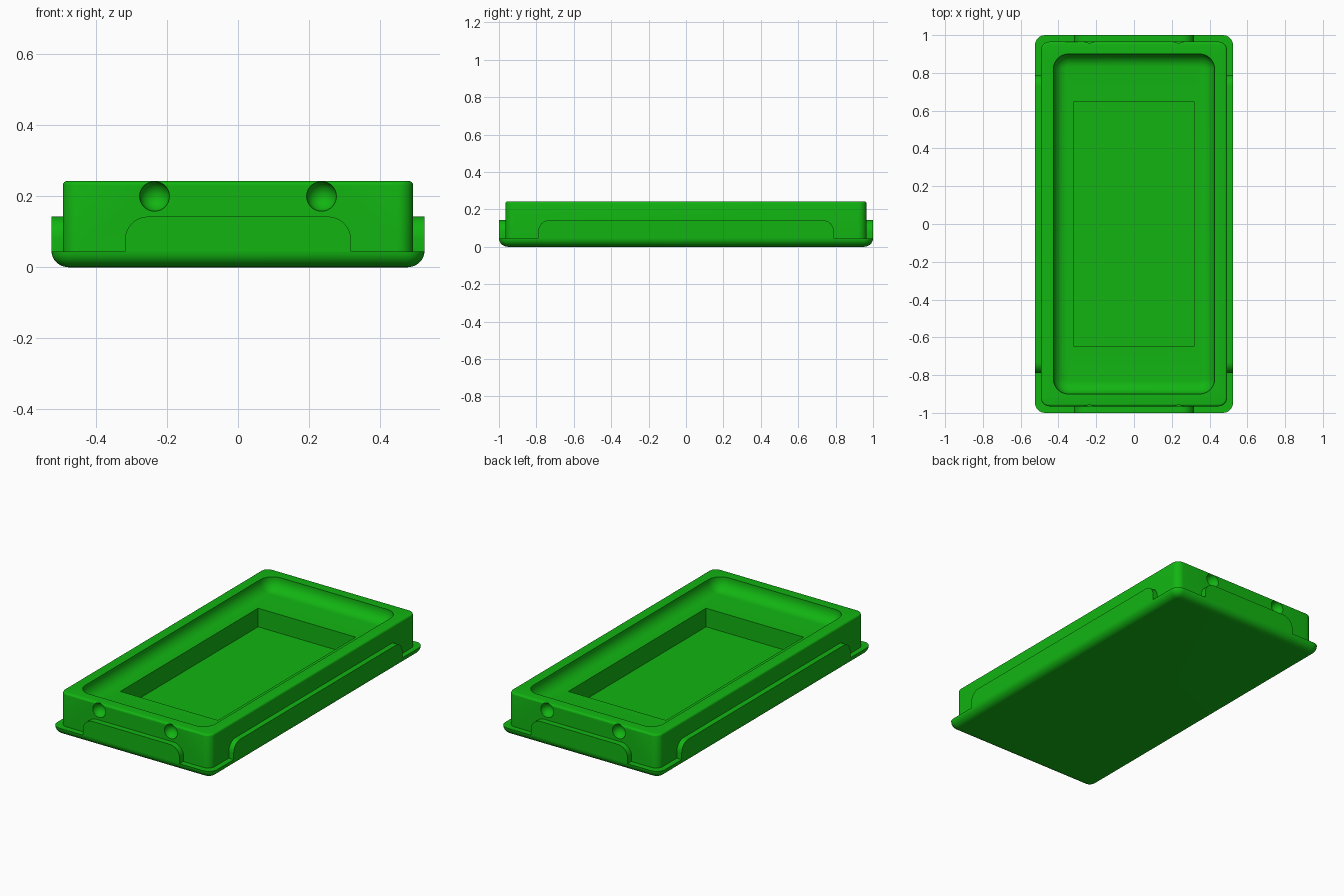
import bpy, bmesh, math

if "Cube" in bpy.data.objects:
    bpy.data.objects.remove(bpy.data.objects["Cube"])

green = bpy.data.materials.new("green")
green.diffuse_color = (0.006, 0.46, 0.006, 1)
green.use_nodes = True
green.node_tree.nodes["Principled BSDF"].inputs["Base Color"].default_value = green.diffuse_color

# Main half sizes and heights
BASE_X, BASE_Y, BASE_Z = 0.525, 1.0, 0.045
BODY_X, BODY_Y, TOP_Z = 0.493, 0.965, 0.243
CAV_X, CAV_Y, FLOOR_Z = 0.427, 0.9, 0.168
POCKET_X, POCKET_Y, POCKET_Z = 0.32, 0.645, 0.058
TAB_Z = 0.143
N = 8


def quarter(n):
    return [i * math.pi / 2 / n for i in range(n + 1)]


def ring(bm, hx, hy, r, z):
    """Rounded rectangle loop of vertices."""
    verts = []
    for k, (sx, sy) in enumerate([(1, 1), (-1, 1), (-1, -1), (1, -1)]):
        for a in quarter(N):
            t = a + k * math.pi / 2
            verts.append(bm.verts.new((sx * (hx - r) + r * math.cos(t),
                                       sy * (hy - r) + r * math.sin(t), z)))
    return verts


def finish(bm, name):
    bmesh.ops.remove_doubles(bm, verts=bm.verts, dist=1e-5)
    bmesh.ops.recalc_face_normals(bm, faces=bm.faces)
    mesh = bpy.data.meshes.new(name)
    bm.to_mesh(mesh)
    bm.free()
    mesh.materials.append(green)
    ob = bpy.data.objects.new(name, mesh)
    bpy.context.collection.objects.link(ob)
    return ob


def smooth(ob):
    bpy.ops.object.select_all(action='DESELECT')
    ob.select_set(True)
    bpy.context.view_layer.objects.active = ob
    bpy.ops.object.shade_smooth_by_angle(angle=math.radians(30))


# Tray: one skin running from the underside, over the rim, into the pocket
rings = []
for a in quarter(N):                       # rounded underside of the flange
    d = 0.05 * (1 - math.sin(a))
    rings.append((BASE_X - d, BASE_Y - d, 0.055 - d, BASE_Z * (1 - math.cos(a))))
rings.append((BODY_X, BODY_Y, 0.045, BASE_Z))
for a in quarter(4):                       # softened outer rim
    d = 0.012 * (1 - math.cos(a))
    rings.append((BODY_X - d, BODY_Y - d, 0.045 - d,
                  TOP_Z - 0.012 * (1 - math.sin(a))))
rings.append((CAV_X, CAV_Y, 0.08, TOP_Z))
for a in quarter(N):                       # concave wall of the recess
    d = 0.07 * (1 - math.cos(a))
    rings.append((CAV_X - d, CAV_Y - d, 0.08 - d,
                  FLOOR_Z + 0.07 * (1 - math.sin(a))))
rings.append((POCKET_X, POCKET_Y, 0, FLOOR_Z))
rings.append((POCKET_X, POCKET_Y, 0, POCKET_Z))

bm = bmesh.new()
loops = [ring(bm, *r) for r in rings]
bm.faces.new(loops[0])
for lo, hi in zip(loops, loops[1:]):
    for i in range(len(lo)):
        j = (i + 1) % len(lo)
        bm.faces.new((lo[i], lo[j], hi[j], hi[i]))
bm.faces.new([loops[-1][k * (N + 1)] for k in range(4)])
tray = finish(bm, "tray")

# Round dimples in both end walls
bm = bmesh.new()
for x in (-0.235, 0.235):
    for y in (-BODY_Y, BODY_Y):
        made = bmesh.ops.create_uvsphere(bm, u_segments=32, v_segments=16, radius=0.042)
        bmesh.ops.translate(bm, verts=made["verts"], vec=(x, y, 0.2))
cutter = finish(bm, "dimple_cutter")
cutter.hide_render = True
mod = tray.modifiers.new("dimples", 'BOOLEAN')
mod.operation = 'DIFFERENCE'
mod.solver = 'EXACT'
mod.object = cutter
bpy.context.view_layer.objects.active = tray
bpy.ops.object.modifier_apply(modifier=mod.name)
bpy.data.objects.remove(cutter)
smooth(tray)


def tab(name, half, r, inner, outer, along_x, sign):
    """Raised plate with rounded upper corners, standing on the flange."""
    pts = [(half, BASE_Z)]
    pts += [(half - r + r * math.cos(a), TAB_Z - r + r * math.sin(a)) for a in quarter(N)]
    pts += [(-u, z) for u, z in reversed(pts)]
    bm = bmesh.new()
    sides = []
    for d in (inner * sign, outer * sign):
        sides.append([bm.verts.new((u, d, z) if along_x else (d, u, z)) for u, z in pts])
    a, b = sides
    bm.faces.new(a)
    bm.faces.new(b)
    for i in range(len(a)):
        j = (i + 1) % len(a)
        bm.faces.new((a[i], a[j], b[j], b[i]))
    smooth(finish(bm, name))


# Tabs on the ends and long sides
for sign, end, side in ((-1, "front", "left"), (1, "back", "right")):
    tab(end + "_tab", 0.318, 0.065, BODY_Y, BASE_Y, True, sign)
    tab(side + "_tab", 0.79, 0.06, BODY_X, BASE_X, False, sign)
